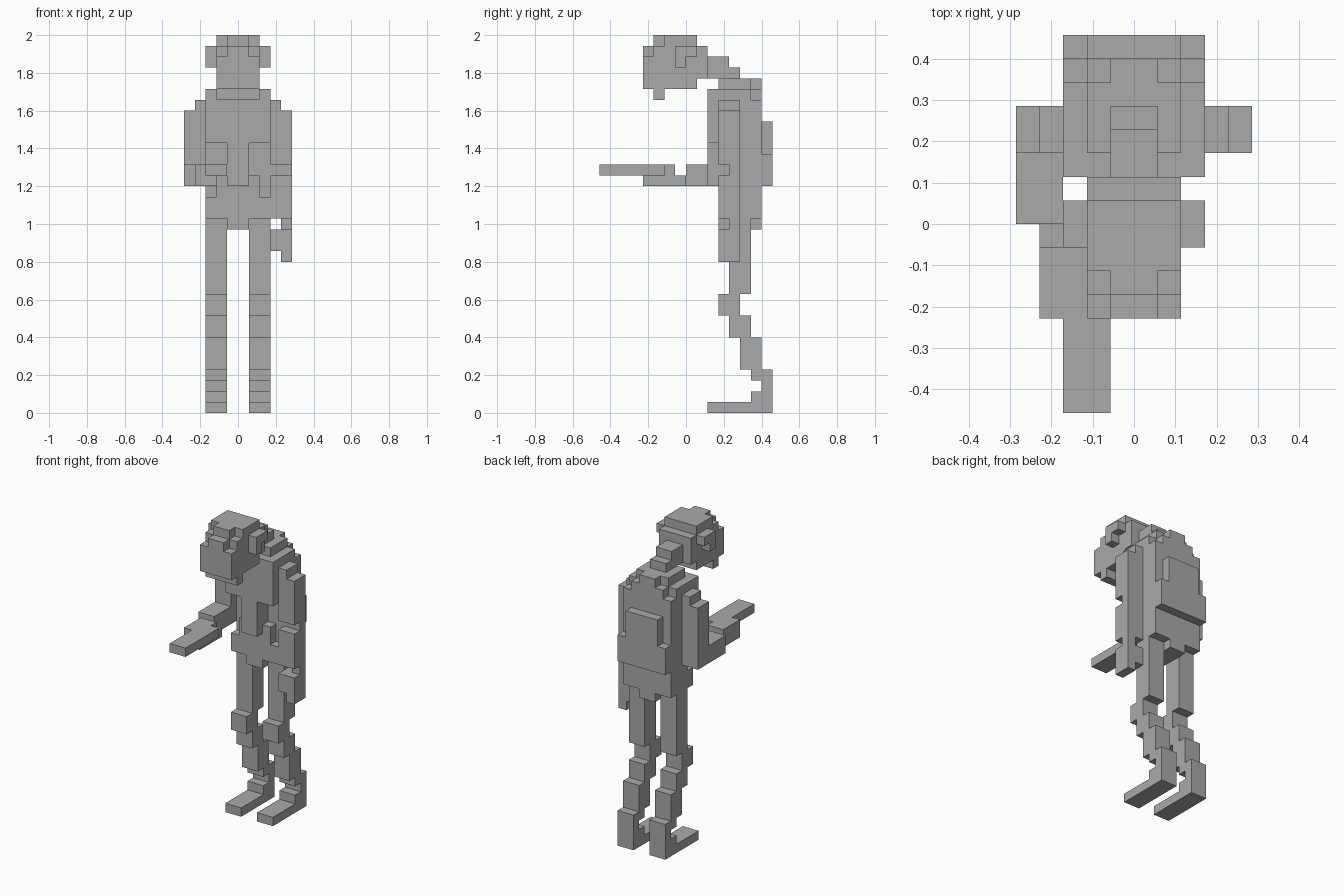
import bpy, bmesh
from mathutils import Vector

cube = bpy.data.objects.get("Cube")
if cube:
    bpy.data.objects.remove(cube, do_unlink=True)

U = 2 / 35  # one block

grey = bpy.data.materials.new("plain_grey")
grey.use_nodes = True
colour = (0.4, 0.4, 0.4, 1)
grey.diffuse_color = colour
grey.node_tree.nodes["Principled BSDF"].inputs["Base Color"].default_value = colour


def cells(box):
    """Block positions inside a box given as x0, x1, y0, y1, z0, z1."""
    x0, x1, y0, y1, z0, z1 = box
    return {(x, y, z) for x in range(x0, x1) for y in range(y0, y1) for z in range(z0, z1)}


def blocks(boxes, cuts=(), mirrored=False):
    solid = set().union(*(cells(b) for b in boxes))
    for c in cuts:
        solid -= cells(c)
    if mirrored:
        solid |= flip(solid)
    return solid


def flip(solid):
    return {(-x - 1, y, z) for x, y, z in solid}


parts = {}

# Legs: stacked shin, knee and thigh blocks with a long foot
parts["left_leg"] = blocks([
    (1, 3, 2, 8, 0, 1), (1, 3, 6, 8, 1, 2), (1, 3, 7, 8, 2, 3), (1, 3, 6, 8, 3, 4),
    (1, 3, 5, 7, 4, 7), (1, 3, 4, 6, 7, 9), (1, 3, 3, 5, 9, 11), (1, 3, 4, 6, 11, 18)])
parts["right_leg"] = flip(parts["left_leg"])

# Pelvis
parts["pelvis"] = blocks([(-3, 3, 3, 7, 18, 21), (-1, 1, 3, 7, 17, 18)],
                         [(-3, -2, 3, 4, 20, 21), (2, 3, 3, 4, 20, 21)])

# Torso: chest, hollow belly beside a breastbone, stepped upper back
parts["torso"] = blocks([
    (0, 3, 4, 7, 21, 25), (1, 2, 3, 4, 21, 22), (0, 1, 2, 4, 21, 25),
    (0, 3, 2, 7, 25, 30), (0, 2, 3, 6, 30, 31), (0, 1, 6, 7, 30, 31)],
    [(2, 3, 6, 7, 29, 30)], mirrored=True)

# Back plate
parts["back_plate"] = blocks([(-3, 3, 7, 8, 21, 24), (-2, 2, 7, 8, 24, 27)])

# Neck
parts["neck"] = blocks([(-1, 1, 2, 4, 32, 33), (-1, 1, 2, 5, 31, 32)])

# Head with chin, notched brow and cap
parts["head"] = blocks([
    (0, 2, -4, 1, 30, 34), (0, 2, 1, 2, 31, 34), (0, 2, -3, -2, 29, 30),
    (0, 2, -3, 1, 34, 35)],
    [(1, 2, -4, -3, 33, 34), (1, 2, -3, -2, 34, 35)], mirrored=True)

# Ears
parts["left_ear"] = blocks([(2, 3, -1, 1, 32, 34)],
                           [(2, 3, 0, 1, 32, 33)])
parts["right_ear"] = flip(parts["left_ear"])

# Left arm hangs down
parts["left_arm"] = blocks(
    [(3, 4, 3, 5, 18, 29), (4, 5, 3, 5, 14, 28), (3, 4, 3, 5, 15, 17)],
    [(3, 5, 3, 4, 22, 23), (3, 5, 3, 4, 17, 18)])

# Right arm bends forward with an open hand
parts["right_arm"] = blocks([
    (-4, -3, 3, 5, 21, 29), (-5, -4, 3, 5, 21, 28), (-5, -3, 0, 3, 21, 23)])
parts["right_hand"] = blocks([
    (-4, -2, -4, 0, 21, 22), (-4, -2, -3, -1, 22, 23),
    (-4, -3, -4, -3, 22, 23), (-3, -1, -8, -2, 22, 23)])

occupied = set().union(*parts.values())
AXES = [Vector(v) for v in ((1, 0, 0), (0, 1, 0), (0, 0, 1))]


def build(name, solid):
    """Make only the outer faces of the blocks and merge the flat ones."""
    bm = bmesh.new()
    for cell in solid:
        mid = Vector(cell) + Vector((0.5, 0.5, 0.5))
        for i in range(3):
            for sign in (1, -1):
                n = AXES[i] * sign
                if tuple(int(v) for v in Vector(cell) + n) in occupied:
                    continue
                a, b = AXES[(i + 1) % 3] / 2, AXES[(i + 2) % 3] / 2 * sign
                c = mid + n / 2
                bm.faces.new([bm.verts.new(p * U) for p in
                              (c - a - b, c + a - b, c + a + b, c - a + b)])
    bmesh.ops.remove_doubles(bm, verts=bm.verts, dist=U / 100)
    bmesh.ops.dissolve_limit(bm, angle_limit=0.01, verts=bm.verts, edges=bm.edges)
    mesh = bpy.data.meshes.new(name)
    bm.to_mesh(mesh)
    bm.free()
    mesh.materials.append(grey)
    bpy.context.scene.collection.objects.link(bpy.data.objects.new(name, mesh))


for part_name, part_cells in parts.items():
    build(part_name, part_cells)
